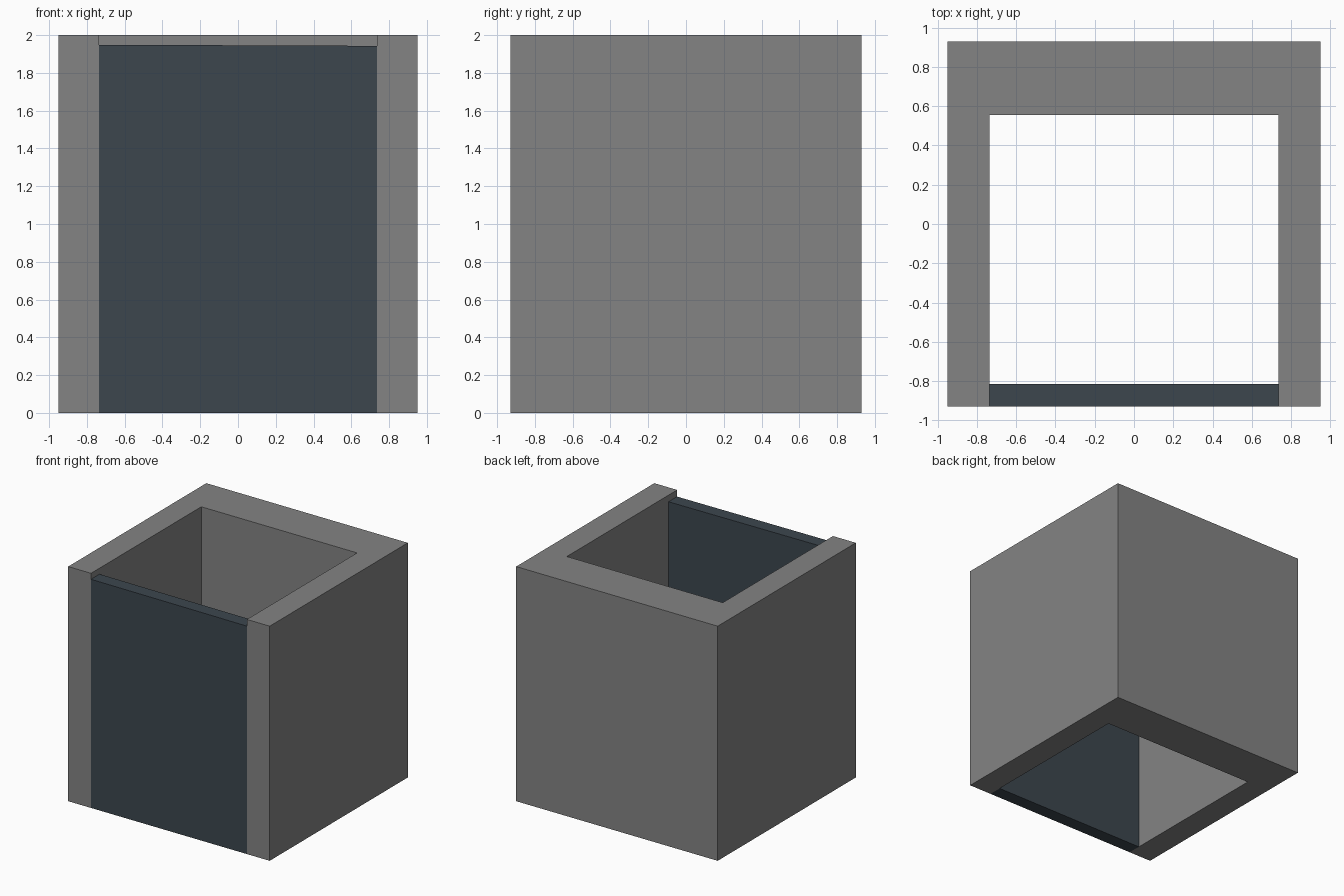
import bpy, bmesh

if "Cube" in bpy.data.objects:
    bpy.data.objects.remove(bpy.data.objects["Cube"])


def material(name, rgb):
    m = bpy.data.materials.new(name)
    m.diffuse_color = (*rgb, 1.0)
    m.use_nodes = True
    m.node_tree.nodes["Principled BSDF"].inputs["Base Color"].default_value = m.diffuse_color
    return m


def extrude_outline(name, outline, height, mat):
    """Extrude a ground-plan outline upwards into a solid."""
    bm = bmesh.new()
    face = bm.faces.new([bm.verts.new((x, y, 0)) for x, y in outline])
    top = bmesh.ops.extrude_face_region(bm, geom=[face])["geom"]
    for v in top:
        if isinstance(v, bmesh.types.BMVert):
            v.co.z = height(v.co.x)
    bmesh.ops.recalc_face_normals(bm, faces=bm.faces)
    mesh = bpy.data.meshes.new(name)
    bm.to_mesh(mesh)
    bm.free()
    mesh.materials.append(mat)
    obj = bpy.data.objects.new(name, mesh)
    bpy.context.collection.objects.link(obj)
    return obj


grey = material("wall grey", (0.23, 0.23, 0.23))
slate = material("slate blue", (0.045, 0.061, 0.076))

W, D = 0.95, 0.93          # outer half width and half depth
IN, BACK = 0.735, 0.555    # inner half width, inner face of the back wall

# U-shaped wall, open at the front
extrude_outline("wall_surround", [
    (-W, -D), (-IN, -D), (-IN, BACK), (IN, BACK),
    (IN, -D), (W, -D), (W, D), (-W, D)], lambda x: 2.0, grey)

# Front panel filling the opening, its top edge very slightly sloped
extrude_outline("front_panel", [
    (-IN, -D), (IN, -D), (IN, -0.815), (-IN, -0.815)],
    lambda x: 1.946 - 0.004 * x, slate)
